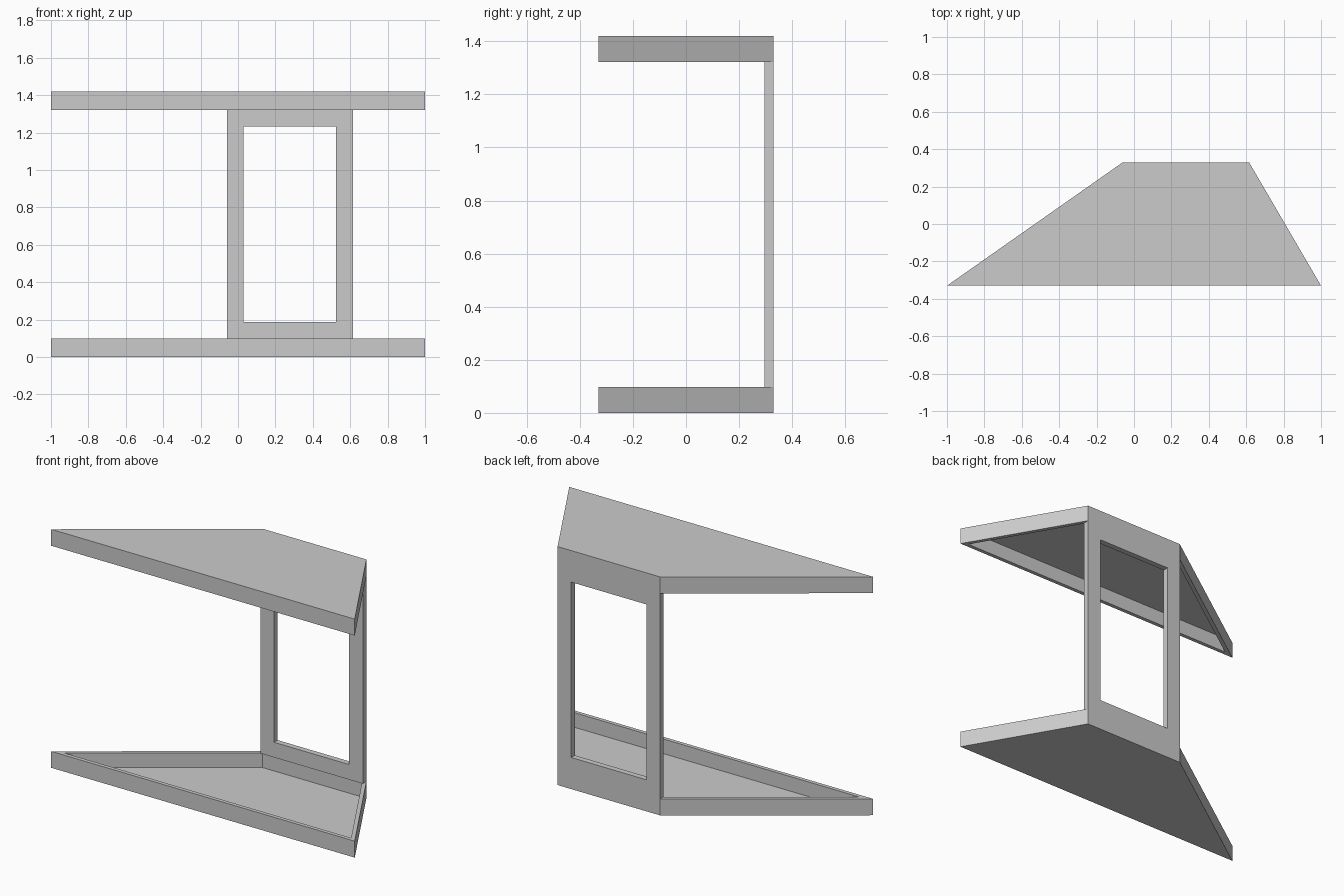
import bpy
import bmesh

HEIGHT = 1.42
TRAY_H = 0.098
WALL = 0.023
FLOOR = 0.011
BORDER = 0.09
LEFT, RIGHT = -0.06, 0.615
BACK = 0.33
FRAME_DEPTH = 0.034

cube = bpy.data.objects.get("Cube")
if cube:
    bpy.data.objects.remove(cube, do_unlink=True)

grey = bpy.data.materials.new("plain_grey")
grey.use_nodes = True
colour = (0.6, 0.6, 0.6, 1)
grey.diffuse_color = colour
grey.node_tree.nodes["Principled BSDF"].inputs["Base Color"].default_value = colour


def finish(name, bm):
    bmesh.ops.recalc_face_normals(bm, faces=bm.faces[:])
    mesh = bpy.data.meshes.new(name)
    bm.to_mesh(mesh)
    bm.free()
    mesh.materials.append(grey)
    obj = bpy.data.objects.new(name, mesh)
    bpy.context.collection.objects.link(obj)
    return obj


def prism(profile, offset):
    """Solid made by sweeping a flat outline along an offset."""
    bm = bmesh.new()
    base = bm.faces.new([bm.verts.new(p) for p in profile])
    swept = bmesh.ops.extrude_face_region(bm, geom=[base], use_keep_orig=True)["geom"]
    verts = [g for g in swept if isinstance(g, bmesh.types.BMVert)]
    bmesh.ops.translate(bm, verts=verts, vec=offset)
    bmesh.ops.recalc_face_normals(bm, faces=bm.faces[:])
    return bm


# Shallow walled trays; the upper one is the lower one turned over
def tray(name, flipped):
    outline = [(-1, -BACK, 0), (1, -BACK, 0), (RIGHT, BACK, 0), (LEFT, BACK, 0)]
    bm = prism(outline, (0, 0, TRAY_H))
    mouth = [f for f in bm.faces if f.normal.z > 0.9]
    bmesh.ops.inset_individual(bm, faces=mouth, thickness=WALL, use_even_offset=True)
    bmesh.ops.inset_individual(bm, faces=mouth, thickness=0, depth=FLOOR - TRAY_H)
    if flipped:
        for v in bm.verts:
            v.co.z = HEIGHT - v.co.z
    return finish(name, bm)


tray("lower_tray", False)
tray("upper_tray", True)

# Upright rectangular frame with an open window, flush with the tray backs
low, high = TRAY_H, HEIGHT - TRAY_H
front = BACK - FRAME_DEPTH
bm = prism([(LEFT, front, low), (RIGHT, front, low), (RIGHT, front, high), (LEFT, front, high)],
           (0, FRAME_DEPTH, 0))
panes = [f for f in bm.faces if abs(f.normal.y) > 0.9]
bmesh.ops.inset_individual(bm, faces=panes, thickness=BORDER, use_even_offset=True)
rims = [e for f in panes for e in f.edges]
bmesh.ops.delete(bm, geom=panes, context='FACES_ONLY')
bmesh.ops.bridge_loops(bm, edges=rims)
finish("back_frame", bm)
